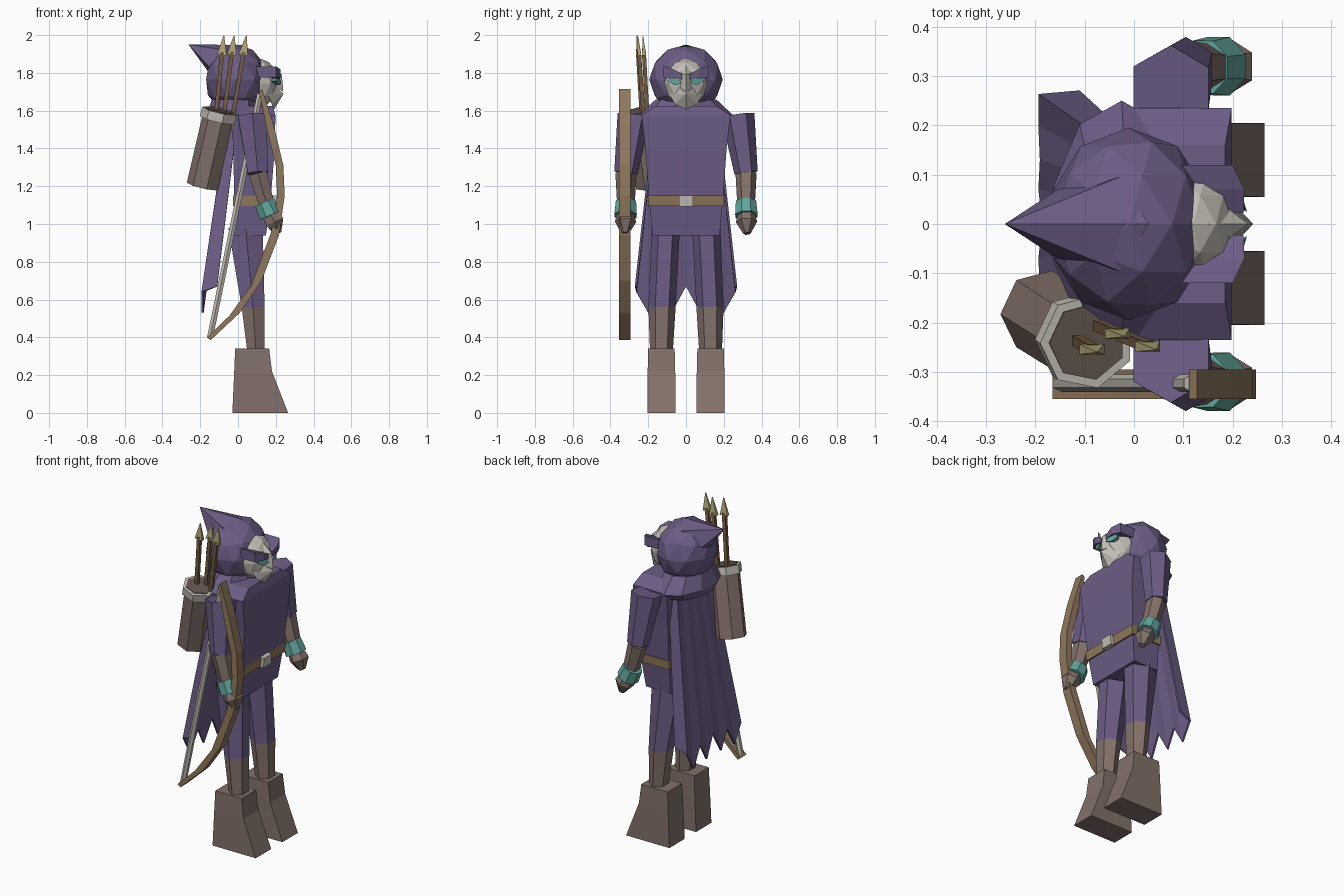
import bpy, bmesh, math
from mathutils import Vector, Matrix

if "Cube" in bpy.data.objects:
    bpy.data.objects.remove(bpy.data.objects["Cube"])


def material(name, rgb):
    m = bpy.data.materials.new(name)
    m.diffuse_color = (*rgb, 1)
    m.use_nodes = True
    m.node_tree.nodes["Principled BSDF"].inputs["Base Color"].default_value = m.diffuse_color
    return m


PURPLE = material("purple cloth", (0.150, 0.108, 0.235))
LEATHER = material("brown leather", (0.225, 0.165, 0.145))
DARK = material("dark brown", (0.125, 0.09, 0.075))
WOOD = material("bow wood", (0.28, 0.19, 0.11))
SHAFT = material("arrow wood", (0.19, 0.115, 0.06))
TEAL = material("teal", (0.12, 0.37, 0.33))
BONE = material("pale grey", (0.54, 0.51, 0.46))
BRASS = material("arrowhead khaki", (0.46, 0.39, 0.20))


def make(name, verts, faces, mat):
    me = bpy.data.meshes.new(name)
    me.from_pydata([tuple(v) for v in verts], [], faces)
    bm = bmesh.new()
    bm.from_mesh(me)
    bmesh.ops.recalc_face_normals(bm, faces=bm.faces)
    bm.to_mesh(me)
    bm.free()
    me.materials.append(mat)
    ob = bpy.data.objects.new(name, me)
    bpy.context.collection.objects.link(ob)
    return ob


def loft(name, rings, mat):
    """Skin a list of equal rings and cap both ends."""
    n = len(rings[0])
    faces = [(k * n + i, k * n + (i + 1) % n, (k + 1) * n + (i + 1) % n, (k + 1) * n + i)
             for k in range(len(rings) - 1) for i in range(n)]
    faces += [tuple(range(n)), tuple(range((len(rings) - 1) * n, len(rings) * n))]
    return make(name, [p for r in rings for p in r], faces, mat)


def tower(name, sections, mat):
    """Rectangular sections: (z, x0, x1, y0, y1)."""
    return loft(name, [[(a, c, z), (b, c, z), (b, d, z), (a, d, z)]
                       for z, a, b, c, d in sections], mat)


def oval(z, cx, cy, rx, ry, n=6):
    return [(cx + rx * math.cos(math.tau * (i + .5) / n),
             cy + ry * math.sin(math.tau * (i + .5) / n), z) for i in range(n)]


def tube(name, pts, radii, mat, n=6, squash=1.0):
    """Faceted tube along a straight axis through the given points."""
    pts = [Vector(p) for p in pts]
    axis = (pts[-1] - pts[0]).normalized()
    u = (Vector((1, 0, 0)) - axis * axis.x).normalized()
    v = axis.cross(u)
    return loft(name, [[p + r * (math.cos(math.tau * (i + .5) / n) * u
                                 + squash * math.sin(math.tau * (i + .5) / n) * v)
                        for i in range(n)] for p, r in zip(pts, radii)], mat)


def ball(name, loc, scale, mat, sub=2):
    bm = bmesh.new()
    bmesh.ops.create_icosphere(bm, subdivisions=sub, radius=1,
                               matrix=Matrix.Translation(loc) @ Matrix.Diagonal((*scale, 1)))
    me = bpy.data.meshes.new(name)
    bm.to_mesh(me)
    bm.free()
    me.materials.append(mat)
    ob = bpy.data.objects.new(name, me)
    bpy.context.collection.objects.link(ob)
    return ob


# Legs, boots, arms and face details on both sides
for s, side in ((1, "left"), (-1, "right")):
    def yy(a, b):
        return sorted((s * a, s * b))
    tower(side + "_boot", [(0, -.03, .265, *yy(.055, .205)), (.22, -.02, .18, *yy(.057, .203)),
                           (.34, -.015, .165, *yy(.06, .20))], LEATHER)
    loft(side + "_shin", [oval(.32, .095, s * .13, .052, .06),
                          oval(.56, .08, s * .127, .07, .072)], LEATHER)
    loft(side + "_thigh", [oval(.56, .08, s * .127, .07, .072),
                           oval(.98, .04, s * .107, .105, .075)], PURPLE)
    sh, el, wr = (.075, s * .275, 1.575), (.105, s * .318, 1.27), (.155, s * .318, 1.09)
    tube(side + "_sleeve", [sh, el], [.088, .062], PURPLE)
    tube(side + "_forearm", [el, wr], [.056, .046], LEATHER)
    tube(side + "_bracelet", [(.140, s * .318, 1.115), (.172, s * .32, 1.045)],
         [.058, .064], TEAL, 8)
    tube(side + "_hand", [(.165, s * .32, 1.06), (.195, s * .32, 1.01), (.213, s * .323, .95)],
         [.044, .056, .02], LEATHER)
    # Brow band and eye
    loft(side + "_brow", [[(.08, s * y, a), (x, s * y, a), (x, s * y, b), (.08, s * y, b)]
                          for y, x, a, b in ((.022, .222, 1.765, 1.795), (.07, .224, 1.775, 1.82),
                                             (.12, .2, 1.775, 1.835))], PURPLE)
    make(side + "_eye", [(.229, s * .025, 1.745), (.219, s * .06, 1.735), (.199, s * .095, 1.758),
                         (.205, s * .09, 1.775), (.222, s * .035, 1.768), (.14, s * .06, 1.755)],
         [(0, 1, 2, 3, 4), (0, 1, 5), (1, 2, 5), (2, 3, 5), (3, 4, 5), (4, 0, 5)], TEAL)

# Tunic, belt and buckle
tower("tunic", [(.94, -.02, .148, -.178, .178), (1.12, -.02, .172, -.195, .195),
                (1.4, -.025, .195, -.215, .215), (1.575, -.035, .198, -.235, .235),
                (1.625, -.03, .185, -.16, .16)], PURPLE)
tower("belt", [(1.095, -.026, .178, -.2, .2), (1.15, -.027, .185, -.203, .203)], WOOD)
tower("buckle", [(1.092, .15, .20, -.038, .038), (1.152, .15, .205, -.038, .038)], BONE)

# Hood with cowl and backward point
ball("hood", (-.01, 0, 1.765), (.167, .195, .185), PURPLE)
loft("cowl", [oval(1.53, -.03, 0, .125, .20, 10), oval(1.575, -.025, 0, .145, .25, 10),
              oval(1.66, -.02, 0, .125, .16, 10)], PURPLE)
make("hood_point", [(-.262, 0, 1.95), (.03, 0, 1.948), (-.03, .095, 1.915), (-.03, -.095, 1.915),
                    (-.155, .07, 1.835), (-.155, -.07, 1.835), (-.16, 0, 1.81)],
     [(0, 1, 2), (0, 3, 1), (0, 2, 4), (0, 5, 3), (0, 4, 6), (0, 6, 5),
      (1, 3, 5, 6, 4, 2)], PURPLE)

# Pale face mask with ridge and pointed muzzle
ball("face", (.12, 0, 1.745), (.088, .115, .13), BONE)
make("nose_ridge", [(.15, 0, 1.865), (.19, .032, 1.80), (.19, -.032, 1.80), (.232, 0, 1.79),
                    (.20, .03, 1.72), (.20, -.03, 1.72), (.24, 0, 1.70)],
     [(0, 1, 3), (0, 3, 2), (1, 4, 6, 3), (2, 3, 6, 5), (0, 2, 5, 6, 4, 1)], BONE)
make("muzzle", [(.242, 0, 1.69), (.19, .04, 1.73), (.19, -.04, 1.73), (.16, .085, 1.68),
                (.16, -.085, 1.68), (.18, .06, 1.635), (.18, -.06, 1.635), (.19, 0, 1.605)],
     [(0, 1, 3), (0, 3, 5), (0, 5, 7), (0, 7, 6), (0, 6, 4), (0, 4, 2), (0, 2, 1),
      (1, 2, 4, 6, 7, 5, 3)], BONE)

# Cape with side folds and ragged hem: hem y, x, z
half = [(0, -.18, .67), (.07, -.188, .54), (.13, -.185, .65), (.20, -.188, .53),
        (.262, -.188, .64), (.265, -.11, .67)]
hem = [(-y, x, z) for y, x, z in reversed(half[1:])] + half
top = [(.62 * y, .0 if x > -.15 else -.05, 1.57) for y, x, z in hem]
count = len(hem)
cape = make("cape", [(x, y, z) for y, x, z in hem + top],
            [(i, i + 1, count + i + 1, count + i) for i in range(count - 1)], PURPLE)
mod = cape.modifiers.new("thickness", "SOLIDIFY")
mod.thickness = .012
mod.offset = 0

# Bow: outer x, inner x, and their heights
limb = [(.128, .715, .112, .70), (.19, .52, .155, .49), (.24, .31, .20, .31),
        (.247, .15, .207, .15), (.217, -.06, .175, -.045), (.125, -.30, .07, -.325),
        (.01, -.47, -.045, -.485), (-.145, -.615, -.165, -.60)]
loft("bow", [[(a, -.355, 1 + b), (a, -.295, 1 + b), (c, -.295, 1 + d), (c, -.355, 1 + d)]
             for a, b, c, d in limb], WOOD)
tube("bowstring", [(.117, -.323, 1.69), (-.148, -.323, .40)], [.018, .018], BONE, 6)

# Quiver with rim
low, high = Vector((-.185, -.18, 1.2)), Vector((-.1, -.235, 1.575))
axis = (high - low).normalized()
tube("quiver", [low, high], [.088, .086], LEATHER, 7)
tube("quiver_rim", [high - axis * .025, high + axis * .025], [.098, .098], BONE, 7)
tube("quiver_opening", [high, high + axis * .029], [.08, .08], DARK, 7)

# Arrows
for k, (base, tip) in enumerate((((-.125, -.23, 1.5), (-.075, -.26, 2.0)),
                                 ((-.085, -.2, 1.5), (-.02, -.228, 2.0)),
                                 ((-.04, -.22, 1.5), (.045, -.255, 2.0)))):
    b, t = Vector(base), Vector(tip)
    tube(f"arrow_shaft_{k}", [b, b.lerp(t, .82)], [.015, .015], SHAFT, 4)
    tube(f"arrowhead_{k}", [b.lerp(t, .79), b.lerp(t, .995)], [.036, .003], BRASS, 4, .42)
